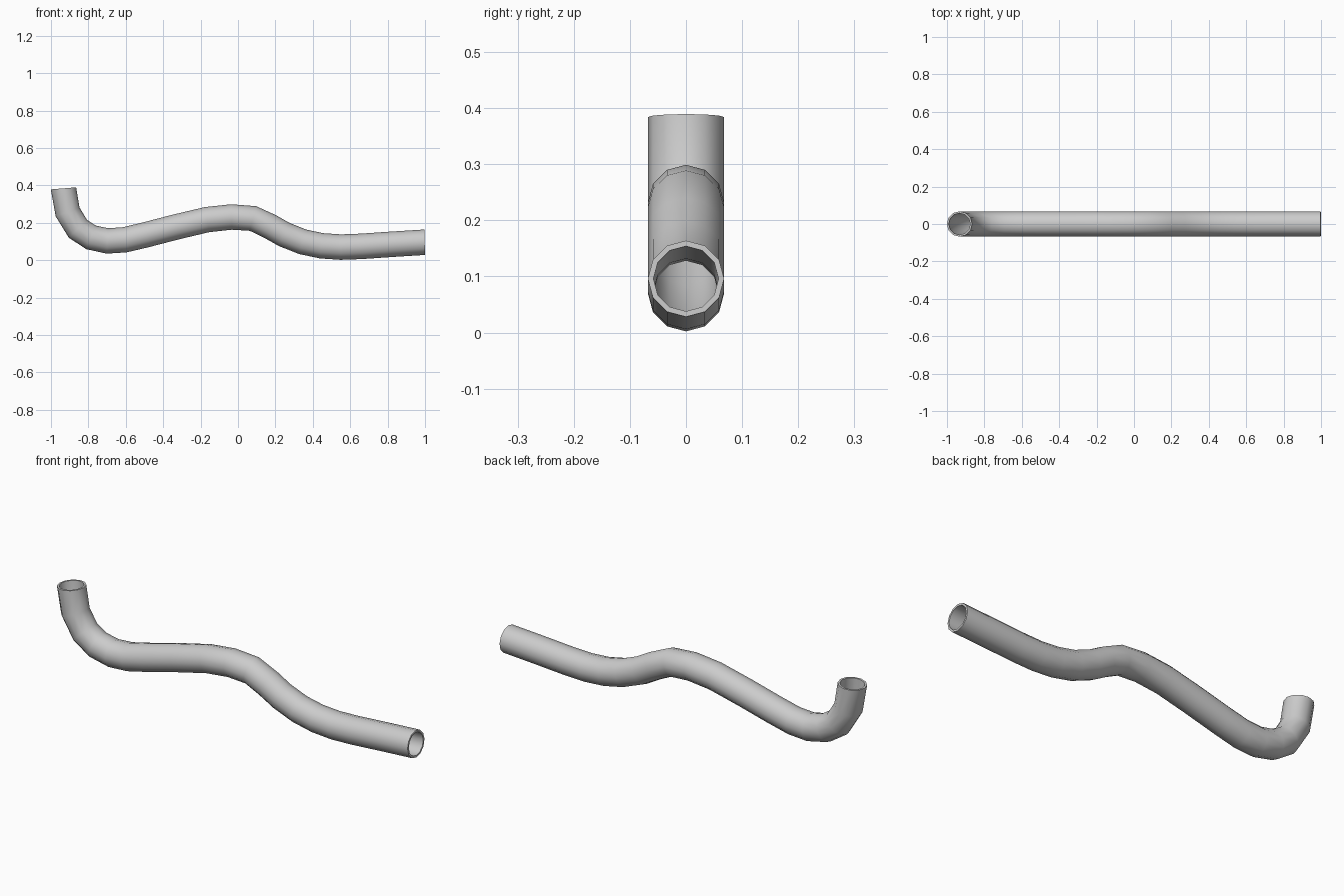
import bpy, bmesh, math
from mathutils import Vector

if "Cube" in bpy.data.objects:
    bpy.data.objects.remove(bpy.data.objects["Cube"])

SIDES, OUTER, INNER = 12, 0.068, 0.058

# Centre line of the bent pipe (x, z)
path = [(-0.933, 0.384), (-0.911, 0.258), (-0.856, 0.168), (-0.786, 0.122),
        (-0.698, 0.103), (-0.606, 0.109), (-0.50, 0.134), (-0.33, 0.178),
        (-0.165, 0.217), (-0.035, 0.231), (0.08, 0.223), (0.172, 0.180),
        (0.248, 0.137), (0.347, 0.098), (0.447, 0.077), (0.55, 0.070),
        (0.66, 0.074), (0.82, 0.085), (0.998, 0.096)]
pts = [Vector((x, 0, z)) for x, z in path]
dirs = [(b - a).normalized() for a, b in zip(pts, pts[1:])]
# Ring planes bisect each bend; the ends are cut nearly square
tangents = [Vector((0.08, 0, -1)).normalized()]
tangents += [(a + b).normalized() for a, b in zip(dirs, dirs[1:])]
tangents += [Vector((1, 0, 0.03)).normalized()]

bm = bmesh.new()


def make_rings(radius):
    rings = []
    for p, t in zip(pts, tangents):
        side = Vector((0, 1, 0))
        up = t.cross(side)
        ring = []
        for i in range(SIDES):
            a = 2 * math.pi * i / SIDES
            ring.append(bm.verts.new(p + radius * (math.cos(a) * side + math.sin(a) * up)))
        rings.append(ring)
    return rings


def bridge(r0, r1):
    for i in range(SIDES):
        j = (i + 1) % SIDES
        bm.faces.new((r0[i], r0[j], r1[j], r1[i]))


# Outer skin, inner bore and the two end rims
outer, inner = make_rings(OUTER), make_rings(INNER)
for skin in (outer, inner):
    for r0, r1 in zip(skin, skin[1:]):
        bridge(r0, r1)
bridge(outer[0], inner[0])
bridge(outer[-1], inner[-1])
bmesh.ops.recalc_face_normals(bm, faces=bm.faces)

mesh = bpy.data.meshes.new("bent_pipe")
bm.to_mesh(mesh)
bm.free()
pipe = bpy.data.objects.new("bent_pipe", mesh)
bpy.context.collection.objects.link(pipe)
bpy.context.view_layer.objects.active = pipe
pipe.select_set(True)
bpy.ops.object.shade_smooth_by_angle(angle=math.radians(45))
